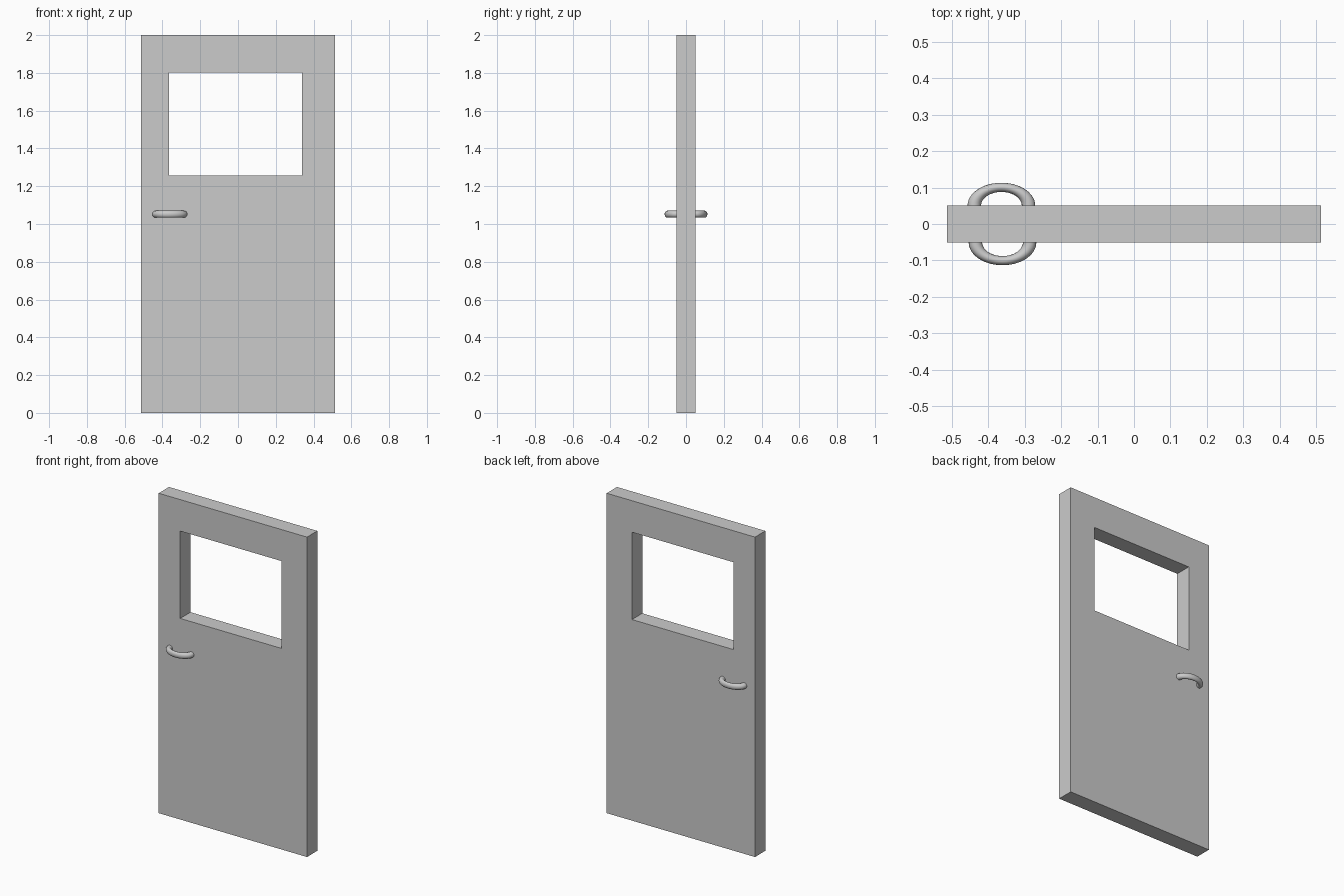
import bpy, bmesh
from math import pi
from mathutils import Matrix

if "Cube" in bpy.data.objects:
    bpy.data.objects.remove(bpy.data.objects["Cube"])

HALF_T = 0.051  # half the door thickness


def add_object(name, bm):
    bmesh.ops.recalc_face_normals(bm, faces=bm.faces[:])
    mesh = bpy.data.meshes.new(name)
    bm.to_mesh(mesh)
    bm.free()
    obj = bpy.data.objects.new(name, mesh)
    bpy.context.collection.objects.link(obj)
    return obj


def rect(bm, x0, x1, z0, z1):
    return [bm.verts.new((x, -HALF_T, z))
            for x, z in ((x0, z0), (x1, z0), (x1, z1), (x0, z1))]


# door panel: a ring of faces around the window opening, extruded in depth
bm = bmesh.new()
outer = rect(bm, -0.513, 0.513, 0.0, 2.0)
inner = rect(bm, -0.364, 0.338, 1.257, 1.803)
for i in range(4):
    j = (i + 1) % 4
    bm.faces.new((outer[i], outer[j], inner[j], inner[i]))
ext = bmesh.ops.extrude_face_region(bm, geom=bm.faces[:], use_keep_orig=True)
moved = [g for g in ext["geom"] if isinstance(g, bmesh.types.BMVert)]
bmesh.ops.translate(bm, verts=moved, vec=(0, 2 * HALF_T, 0))
add_object("door_panel", bm)


# handles: flattened half rings on both sides of the door
def handle(name, x, side):
    bm = bmesh.new()
    place = Matrix.Translation((0.0745, 0, 0)) @ Matrix.Rotation(pi / 2, 4, 'X')
    bmesh.ops.create_circle(bm, segments=16, radius=0.0185, matrix=place)
    bmesh.ops.spin(bm, geom=bm.verts[:] + bm.edges[:], axis=(0, 0, 1),
                   cent=(0, 0, 0), angle=pi, steps=24)
    bmesh.ops.scale(bm, verts=bm.verts[:], vec=(1, 0.68 * side, 1))
    bmesh.ops.translate(bm, verts=bm.verts[:],
                        vec=(x, side * (HALF_T - 0.001), 1.052))
    for f in bm.faces:
        f.smooth = True
    add_object(name, bm)


handle("front_handle", -0.361, -1)
handle("back_handle", -0.364, 1)
